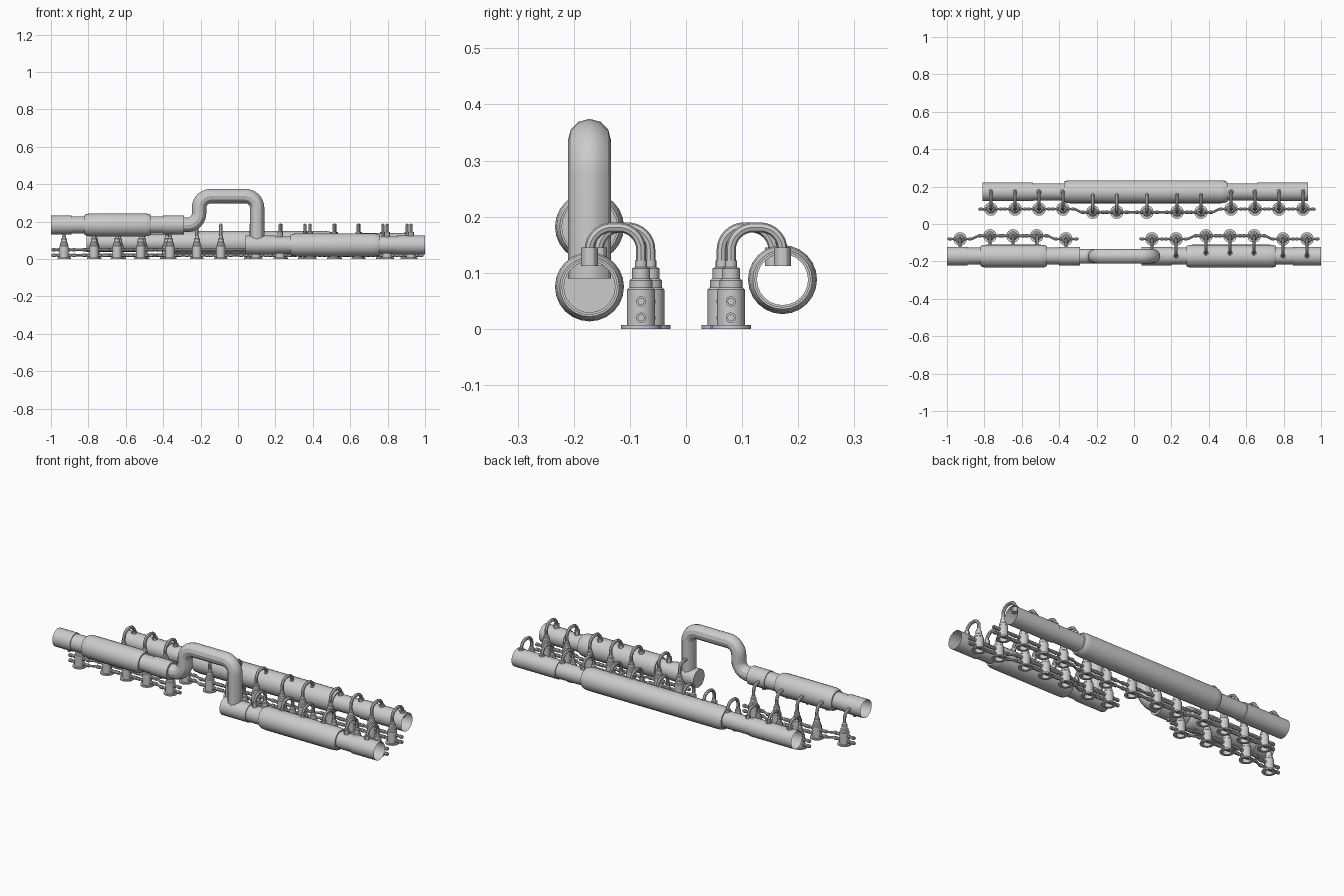
import bpy, bmesh, math
from mathutils import Vector, Matrix

if "Cube" in bpy.data.objects:
    bpy.data.objects.remove(bpy.data.objects["Cube"])

def finish(ob):
    bpy.ops.object.select_all(action='DESELECT')
    ob.select_set(True)
    bpy.context.view_layer.objects.active = ob
    bpy.ops.object.shade_smooth_by_angle(angle=math.radians(30))
    return ob

def add_lathe(bm, profile, sides, mat=Matrix()):
    """Revolve (radius, height) pairs about local z; zero radius closes the end."""
    rings = []
    for r, h in profile:
        if r == 0:
            rings.append([bm.verts.new(mat @ Vector((0, 0, h)))])
        else:
            rings.append([bm.verts.new(mat @ Vector((r * math.cos(2 * math.pi * i / sides),
                          r * math.sin(2 * math.pi * i / sides), h))) for i in range(sides)])
    for a, b in zip(rings, rings[1:]):
        for i in range(sides):
            j = (i + 1) % sides
            if len(a) == 1:
                bm.faces.new((a[0], b[j], b[i]))
            elif len(b) == 1:
                bm.faces.new((a[i], a[j], b[0]))
            else:
                bm.faces.new((a[i], a[j], b[j], b[i]))

def add_cyl(bm, r, h0, h1, sides, mat=Matrix()):
    add_lathe(bm, [(0, h0), (r, h0), (r, h1), (0, h1)], sides, mat)

def mesh_object(name, bm):
    bmesh.ops.recalc_face_normals(bm, faces=bm.faces)
    me = bpy.data.meshes.new(name)
    bm.to_mesh(me)
    bm.free()
    ob = bpy.data.objects.new(name, me)
    bpy.context.collection.objects.link(ob)
    return finish(ob)

def fillet(points, radius, steps=8):
    """Round the corners of a path."""
    pts = [Vector(p) for p in points]
    out = [pts[0]]
    for a, b, c in zip(pts, pts[1:], pts[2:]):
        u, v = (a - b).normalized(), (c - b).normalized()
        half = u.angle(v) / 2
        d = radius / math.tan(half)
        centre = b + (u + v).normalized() * radius / math.sin(half)
        p, q = (b + u * d - centre).normalized(), (b + v * d - centre).normalized()
        out += [centre + p.slerp(q, i / steps).normalized() * radius for i in range(steps + 1)]
    return out + [pts[-1]]

def tube(name, points, r, res):
    cu = bpy.data.curves.new(name, 'CURVE')
    cu.dimensions = '3D'
    cu.bevel_depth, cu.bevel_resolution, cu.use_fill_caps = r, res, True
    sp = cu.splines.new('POLY')
    sp.points.add(len(points) - 1)
    for p, co in zip(sp.points, points):
        p.co = (*co, 1)
    ob = bpy.data.objects.new(name, cu)
    bpy.context.collection.objects.link(ob)
    bpy.ops.object.select_all(action='DESELECT')
    ob.select_set(True)
    bpy.context.view_layer.objects.active = ob
    bpy.ops.object.convert(target='MESH')
    return finish(bpy.context.object)

X_AXIS = Matrix.Rotation(math.pi / 2, 4, 'Y')
END, NECK, SLEEVE, BEND = 0.05, 0.0455, 0.0615, 0.0385

# Large horizontal pipes: end collar, neck, fat sleeve, neck, end collar
def main_pipe(name, xs, y, z, cap=None):
    x0, x1, x2, x3, x4, x5 = xs
    prof = [(END, x0), (END, x1), (NECK, x1), (NECK, x2), (0.053, x2), (0.059, x2 + 0.012),
            (SLEEVE, x2 + 0.035), (SLEEVE, x3 - 0.035), (0.059, x3 - 0.012), (0.053, x3),
            (NECK, x3), (NECK, x4), (END, x4), (END, x5)]
    if cap == 'left':
        prof.insert(0, (0, x0))
    if cap == 'right':
        prof.append((0, x5))
    bm = bmesh.new()
    add_lathe(bm, prof, 24, Matrix.Translation((0, y, z)) @ X_AXIS)
    mesh_object(name, bm)

PY = 0.172
main_pipe('rear_pipe', (-0.81, -0.54, -0.375, 0.5, 0.66, 0.93), PY, 0.088)
main_pipe('front_right_pipe', (0.04, 0.2, 0.28, 0.76, 0.85, 1.0), -PY, 0.075, 'left')
main_pipe('front_left_pipe', (-1.0, -0.89, -0.82, -0.465, -0.4, -0.29), -PY, 0.182, 'right')

# Raised bend joining the two front pipes
tube('bend_pipe', fillet([(-0.31, -PY, 0.182), (-0.208, -PY, 0.182), (-0.208, -PY, 0.336),
                          (0.102, -PY, 0.336), (0.102, -PY, 0.09)], 0.062), BEND, 4)

# Valve unit: flange, body, stepped neck and side ports
bm = bmesh.new()
add_lathe(bm, [(0, 0.055), (0.021, 0.055), (0.021, 0), (0.036, 0), (0.036, 0.007), (0.025, 0.007),
               (0.025, 0.07), (0.0205, 0.074), (0.0205, 0.086), (0.016, 0.09), (0.016, 0.108),
               (0.0105, 0.11), (0.0105, 0.122), (0, 0.122)], 16)
RAILS = (0.020, 0.049)
for z in RAILS:
    m = Matrix.Translation((0, 0, z)) @ X_AXIS
    add_cyl(bm, 0.0095, -0.034, 0.034, 10, m)
    for s in (-1, 1):
        add_cyl(bm, 0.0095, s * 0.045, s * 0.062, 10, m)
unit = mesh_object('valve_unit', bm)

# Hose arching from the unit to the large pipe, and the boss it enters
hose = tube('hose', fillet([(0, 0, 0.115), (0, 0, 0.181), (0, 0.092, 0.181),
                            (0, 0.092, 0.12)], 0.04), 0.0088, 2)
bm = bmesh.new()
add_cyl(bm, 0.015, 0.112, 0.145, 12, Matrix.Translation((0, 0.092, 0)))
boss = mesh_object('hose_boss', bm)

def place(src, x, y, side):
    ob = src.copy()
    bpy.context.collection.objects.link(ob)
    ob.location = (x, y, 0)
    if side < 0:
        ob.rotation_euler.z = math.pi

# Rows of units with the twin rails that thread through them
OUT, INN = 0.08, 0.0635
def row(name, side, units, bosses=True):
    for x, off in units:
        place(unit, x, side * off, side)
        place(hose, x, side * off, side)
        if bosses:
            place(boss, x, side * off, side)
    for k, z in enumerate(RAILS):
        pts = [Vector((units[0][0] - 0.066, side * units[0][1], z))]
        for (xa, ya), (xb, yb) in zip(units, units[1:]):
            if ya != yb:
                mid = (xa + xb) / 2
                pts += [Vector((mid - 0.017, side * ya, z)), Vector((mid + 0.017, side * yb, z))]
        pts.append(Vector((units[-1][0] + 0.066, side * units[-1][1], z)))
        tube(f'{name}_rail_{k}', pts, 0.0065, 2)

row('rear', 1, [(x, OUT) for x in (-0.765, -0.636, -0.508, -0.38)]
    + [(x, INN) for x in (-0.22, -0.092, 0.069, 0.23, 0.358)]
    + [(x, OUT) for x in (0.519, 0.647, 0.775, 0.904)])
row('front_left', -1, [(-0.93, OUT), (-0.77, INN), (-0.647, INN), (-0.52, INN), (-0.364, OUT)], False)
row('front_right', -1, [(0.096, OUT), (0.225, OUT), (0.385, INN), (0.513, INN), (0.642, INN),
                        (0.797, OUT), (0.925, OUT)])

# Remove the template copies at the origin
for ob in (unit, hose, boss):
    bpy.data.objects.remove(ob)
